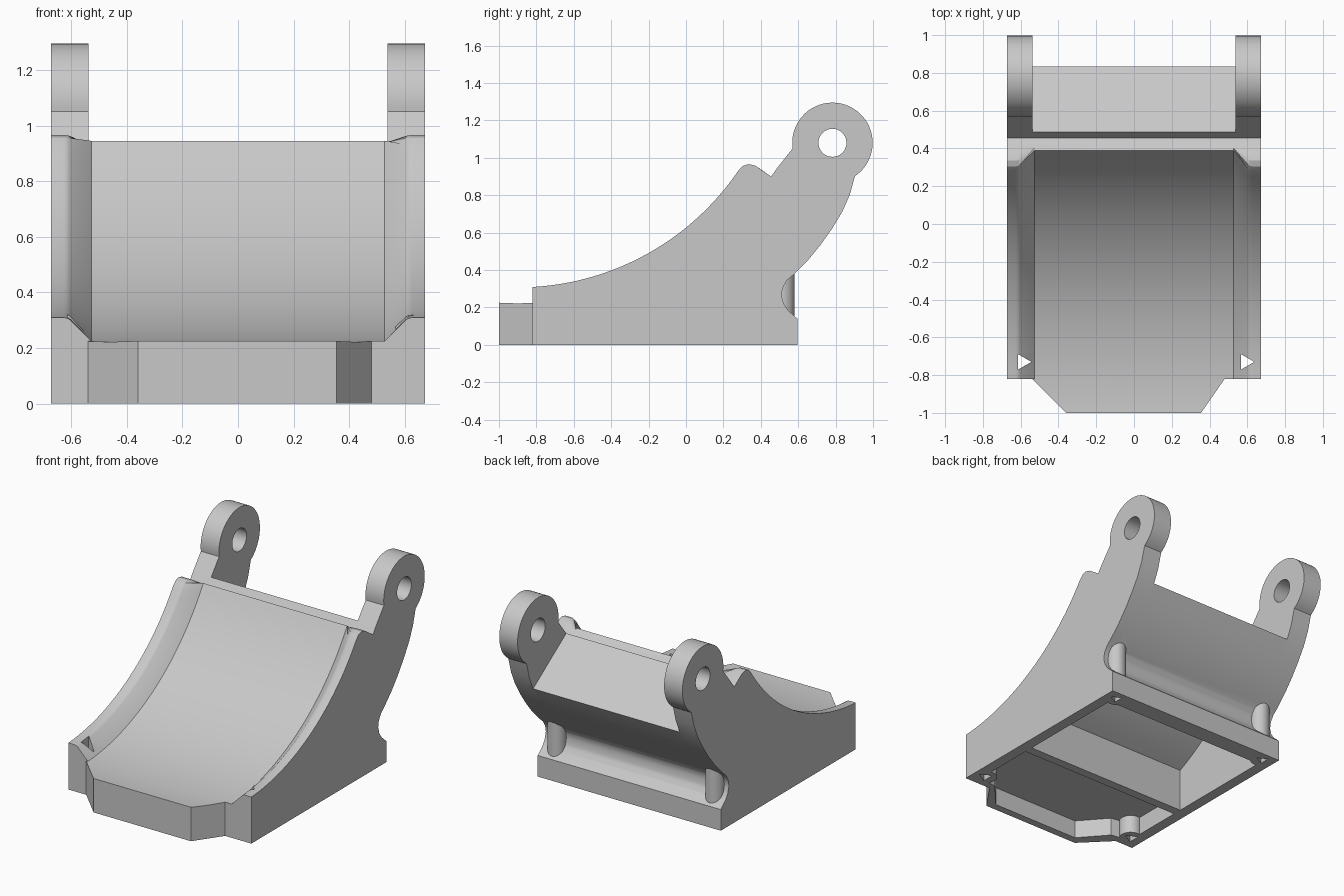
import bpy, bmesh
from math import sin, cos, sqrt, radians

if "Cube" in bpy.data.objects:
    bpy.data.objects.remove(bpy.data.objects["Cube"], do_unlink=True)

grey = bpy.data.materials.new("plain_grey")
grey.use_nodes = True
grey.diffuse_color = (0.58, 0.58, 0.58, 1)
grey.node_tree.nodes["Principled BSDF"].inputs["Base Color"].default_value = (0.58, 0.58, 0.58, 1)


def loft(name, rings):
    """Solid skinned through rings with equal point counts."""
    bm = bmesh.new()
    loops = [[bm.verts.new(p) for p in ring] for ring in rings]
    n = len(loops[0])
    for a, b in zip(loops, loops[1:]):
        for i in range(n):
            j = (i + 1) % n
            bm.faces.new((a[i], a[j], b[j], b[i]))
    bm.faces.new(loops[0][::-1])
    bm.faces.new(loops[-1])
    bmesh.ops.recalc_face_normals(bm, faces=bm.faces[:])
    mesh = bpy.data.meshes.new(name)
    bm.to_mesh(mesh)
    bm.free()
    mesh.materials.append(grey)
    obj = bpy.data.objects.new(name, mesh)
    bpy.context.collection.objects.link(obj)
    return obj


def post(name, x, y, r, z0, z1, sides):
    ring = [(x + r * cos(radians(360 * i / sides)), y + r * sin(radians(360 * i / sides)))
            for i in range(sides)]
    return loft(name, [[(px, py, z) for px, py in ring] for z in (z0, z1)])


def arc_z(y, rise=0.0):
    """Height of the concave cradle arc, raised along its normal."""
    return 1.734 - sqrt((1.512 - rise) ** 2 - (y + 0.9) ** 2)


# Back outline: curved spine, groove and foot
back = [(0.835, 0.71), (0.78, 0.62), (0.72, 0.535), (0.65, 0.45), (0.575, 0.375),
        (0.54, 0.345), (0.517, 0.305), (0.51, 0.265), (0.522, 0.22), (0.545, 0.185),
        (0.595, 0.14), (0.595, 0)]
trough_top = [(0.40, 0.938), (0.415, 0.928), (0.43, 0.917)]
cheek_top = [(0.305, 0.957), (0.335, 0.966), (0.37, 0.958)]
CHEEK = 0.085


def body_ring(x, rise):
    """Side outline, blended between trough (no rise) and cheek (full rise)."""
    t = rise / CHEEK
    steps = 32
    span = 1.21 - 0.11 * t
    pts = [(-0.82, 0)]
    for i in range(steps + 1):
        y = -0.82 + span * i / steps
        pts.append((y, arc_z(y, rise)))
    pts += [(a[0] + (b[0] - a[0]) * t, a[1] + (b[1] - a[1]) * t)
            for a, b in zip(trough_top, cheek_top)]
    pts += [(0.455, 0.90), (0.487, 0.945)] + back
    return [(x, y, z) for y, z in pts]


# Cradle body with raised cheeks whose inner chamfer has a rounded crest
half = [(0.672, CHEEK), (0.626, CHEEK), (0.614, 0.083), (0.604, 0.077), (0.528, 0)]
body = loft("cradle_body", [body_ring(-x, r) for x, r in half]
            + [body_ring(x, r) for x, r in reversed(half)])

# Tapered front lip, continuing the cradle arc
lip_rings = []
for i in range(7):
    t = i / 6
    y = -1 + 0.18 * t
    left, right = -0.36 - 0.18 * t, 0.355 + 0.125 * t
    lip_rings.append([(left, y, 0), (right, y, 0), (right, y, arc_z(y)), (left, y, arc_z(y))])
shell = [loft("front_lip", lip_rings)]

# Ears, screw posts and their holes
posts, holes = [], []
ear = [(0.50, 0.85), (0.487, 0.945)]
for i in range(41):
    t = radians(188 - 244 * i / 40)
    ear.append((0.783 + 0.215 * cos(t), 1.08 + 0.215 * sin(t)))
ear += [(0.875, 0.80), (0.835, 0.71), (0.79, 0.68)]
pin = [(0.783 + 0.075 * cos(radians(i * 10)), 1.08 + 0.075 * sin(radians(i * 10)))
       for i in range(36)]
for side, s in (("left", 1), ("right", -1)):
    shell.append(loft(side + "_ear", [[(s * x, y, z) for y, z in ear] for x in (0.538, 0.672)]))
    posts.append(post(side + "_rear_screw_post", s * 0.58, 0.52, 0.06, 0, 0.42, 32))
    posts.append(post(side + "_front_screw_post", s * 0.585, -0.73, 0.07, 0, 0.16, 32))
    holes.append(post(side + "_front_screw_hole", s * 0.59, -0.73, 0.047, -0.1, 0.6, 3))
    holes.append(post(side + "_rear_screw_hole", s * 0.59, 0.53, 0.04, -0.1, 0.25, 3))
holes.append(loft("pin_hole", [[(x, y, z) for y, z in pin] for x in (-0.8, 0.8)]))


# Hollow underside: flat shallow front pocket, deep rear pocket under the arc
def pocket(name, stations):
    return loft(name, [[(-w, y, -0.1), (w, y, -0.1), (w, y, top), (-w, y, top)]
                       for y, w, top in stations])


rear = [-0.27 + 0.075 * i for i in range(11)]
pockets = [
    pocket("front_pocket", [(-0.95, 0.32, 0.12), (-0.78, 0.47, 0.12),
                            (-0.76, 0.60, 0.12), (-0.33, 0.60, 0.12)]),
    pocket("rear_pocket", [(y, 0.60, min(arc_z(y) - 0.075, 0.62)) for y in rear]),
]


def apply_boolean(tool, operation):
    mod = body.modifiers.new(tool.name, "BOOLEAN")
    mod.operation = operation
    mod.solver = "EXACT"
    mod.object = tool
    bpy.ops.object.modifier_apply(modifier=mod.name)
    bpy.data.objects.remove(tool, do_unlink=True)


bpy.ops.object.select_all(action="DESELECT")
bpy.context.view_layer.objects.active = body
body.select_set(True)
for tools, operation in ((shell, "UNION"), (pockets, "DIFFERENCE"),
                         (posts, "UNION"), (holes, "DIFFERENCE")):
    for tool in tools:
        apply_boolean(tool, operation)
bpy.ops.object.shade_smooth_by_angle(angle=radians(25))
